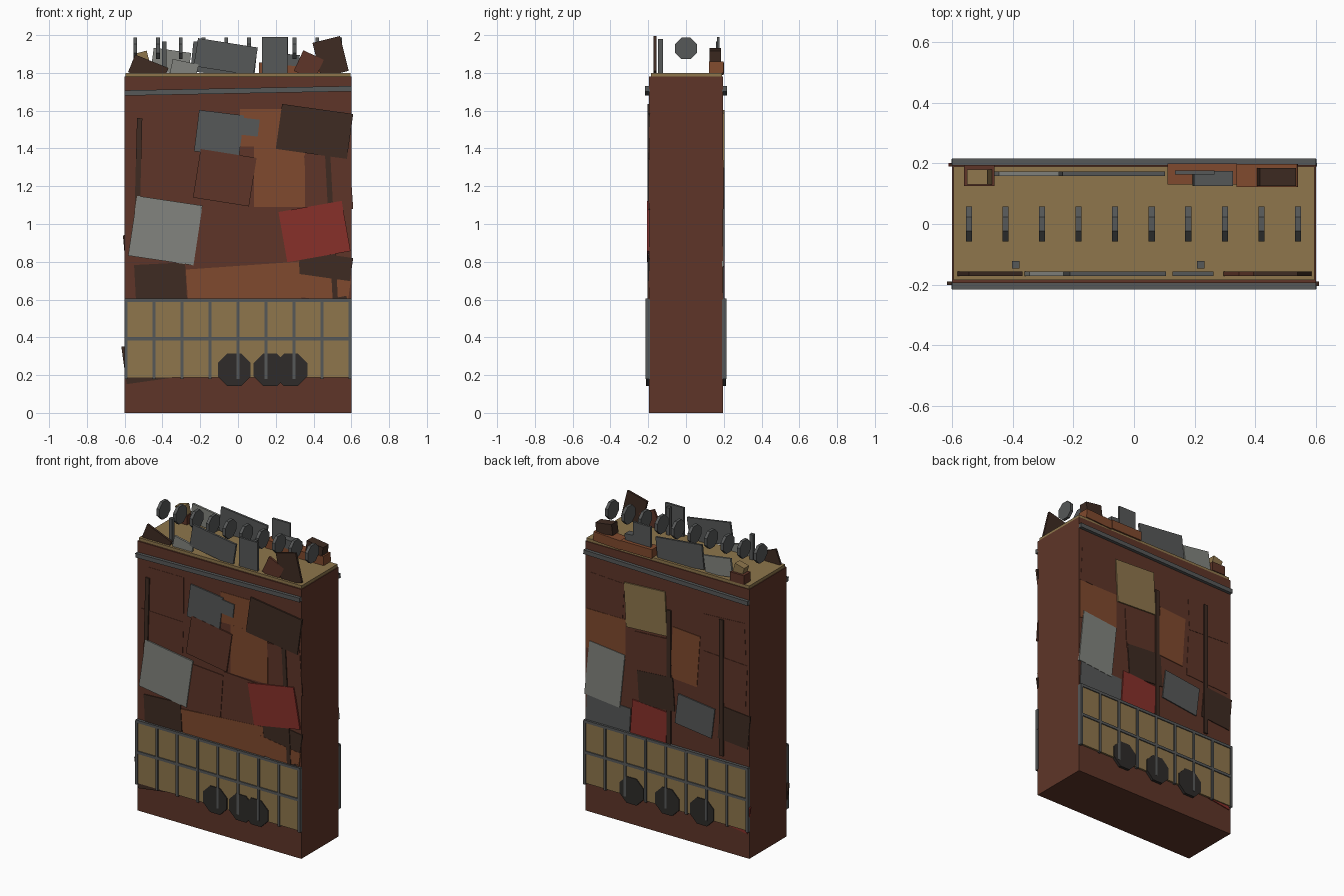
import bpy, math
from mathutils import Matrix


def material(name, r, g, b):
    m = bpy.data.materials.new(name)
    lin = [((c / 255 + 0.055) / 1.055) ** 2.4 for c in (r, g, b)]
    m.diffuse_color = (*lin, 1)
    return m


M = {
    'brown': material('rust_brown', 94, 53, 40),
    'orange': material('rust_orange', 128, 74, 46),
    'dark': material('dark_rust', 62, 43, 34),
    'tan': material('dull_tan', 142, 118, 76),
    'steel': material('steel', 86, 88, 88),
    'light': material('light_metal', 130, 132, 126),
    'red': material('faded_red', 135, 48, 42),
    'black': material('rubber', 46, 43, 41),
}


def box(name, c, size, mat, rot=0):
    """Box turned in the wall plane; positive rot is counter-clockwise from the front."""
    x, y, z = (s / 2 for s in size)
    v = [(i * x, j * y, k * z) for i in (-1, 1) for j in (-1, 1) for k in (-1, 1)]
    f = [(0, 1, 3, 2), (4, 6, 7, 5), (0, 4, 5, 1), (2, 3, 7, 6), (0, 2, 6, 4), (1, 5, 7, 3)]
    me = bpy.data.meshes.new(name)
    me.from_pydata(v, [], f)
    me.transform(Matrix.Rotation(math.radians(-rot), 4, 'Y'))
    me.materials.append(M[mat])
    ob = bpy.data.objects.new(name, me)
    ob.location = c
    bpy.context.collection.objects.link(ob)
    return ob


def octagon(name, c, r, depth, axis, mat):
    """Eight-sided disc with a flat on top."""
    bpy.ops.mesh.primitive_cylinder_add(vertices=8, radius=r, depth=depth, location=c)
    ob = bpy.context.object
    ob.name = name
    ob.data.transform(Matrix.Rotation(math.pi / 8, 4, 'Z'))
    ob.data.transform(Matrix.Rotation(math.pi / 2, 4, axis))
    ob.data.materials.append(M[mat])


def slab(name, side, x, z, w, h, mat, inner, outer, rot=0):
    """Flat piece on the front (side -1) or back (side 1), between two depths."""
    box(name, (x, side * (inner + outer) / 2, z), (w, outer - inner, h), mat, rot)


# Wall core and top deck
box('wall_core', (0, 0, 0.89), (1.2, 0.39, 1.78), 'brown')
box('top_deck', (0, 0.002, 1.79), (1.19, 0.375, 0.02), 'tan')

# Scrap plates, listed from the lowest layer to the topmost: x, z, w, h, rot, colour
front = [
    (-0.39, 1.51, 0.26, 0.24, 0, 'brown'),
    (-0.42, 1.20, 0.31, 0.28, -2, 'brown'),
    (0.20, 1.51, 0.38, 0.20, 0, 'orange'),
    (0.22, 1.25, 0.27, 0.32, 0, 'orange'),
    (0.48, 1.22, 0.24, 0.30, 4, 'brown'),
    (-0.11, 0.92, 0.26, 0.30, -4, 'brown'),
    (0.19, 0.92, 0.33, 0.32, -3, 'brown'),
    (0.46, 0.76, 0.28, 0.16, -8, 'dark'),
    (-0.41, 0.69, 0.27, 0.20, 3, 'dark'),
    (0.03, 0.68, 0.60, 0.20, 4, 'orange'),
    (0.43, 0.66, 0.32, 0.12, -8, 'orange'),
    (-0.47, 0.27, 0.27, 0.20, 8, 'dark'),
    (0.47, 0.52, 0.24, 0.16, 10, 'dark'),
    (-0.10, 1.48, 0.24, 0.22, -7, 'steel'),
    (0.045, 1.515, 0.13, 0.09, -7, 'steel'),
    (-0.07, 1.245, 0.30, 0.26, -9, 'brown'),
    (0.405, 1.49, 0.38, 0.24, -8, 'dark'),
    (-0.385, 0.965, 0.35, 0.32, -8.5, 'light'),
    (0.405, 0.96, 0.34, 0.27, 10, 'red'),
]
back = [
    (0.45, 1.46, 0.26, 0.24, 3, 'brown'),
    (-0.42, 1.43, 0.30, 0.22, -3, 'brown'),
    (-0.42, 1.13, 0.32, 0.30, 3, 'brown'),
    (0.45, 1.21, 0.29, 0.26, 0, 'orange'),
    (-0.13, 1.21, 0.20, 0.34, 4, 'orange'),
    (0.10, 1.15, 0.26, 0.28, -3, 'brown'),
    (-0.49, 0.84, 0.22, 0.22, 5, 'dark'),
    (0.43, 0.67, 0.32, 0.20, 3, 'steel'),
    (-0.47, 0.27, 0.26, 0.18, 8, 'red'),
    (0.08, 0.93, 0.26, 0.22, -4, 'dark'),
    (0.455, 0.94, 0.26, 0.36, 6, 'light'),
    (-0.205, 0.84, 0.27, 0.20, 7, 'steel'),
    (0.13, 0.70, 0.26, 0.24, 4, 'red'),
    (0.155, 1.45, 0.30, 0.29, -3, 'tan'),
]
for label, side, plates in (('front', -1, front), ('back', 1, back)):
    for i, (x, z, w, h, rot, mat) in enumerate(plates):
        slab(f'{label}_plate', side, x, z, w, h, mat, 0.19, 0.1965 + i * 0.0005, rot)

# Vertical dark struts
for side, x, z, h, rot in ((-1, -0.53, 1.2, 0.72, -1.5), (-1, 0.495, 0.98, 0.76, 3),
                           (1, -0.40, 1.08, 0.90, 0), (1, -0.015, 1.04, 0.90, 0)):
    slab('strut', side, x, z, 0.028, h, 'dark', 0.19, 0.2045, rot)

# Lower armour bands, frames, tyres and the slanted upper rail, on both faces
for side, tyres in ((-1, (-0.02, 0.17, 0.28)), (1, (0.25, -0.01, -0.265))):
    for z in (0.5, 0.287):
        slab('armour_band', side, 0, z, 1.19, 0.20, 'tan', 0.19, 0.2075)
    for z in (0.597, 0.393):
        slab('band_rail', side, 0, z, 1.2, 0.018, 'steel', 0.19, 0.214)
    for k in range(9):
        slab('band_post', side, -0.594 + k * 0.1485, 0.39, 0.016, 0.42, 'steel', 0.19, 0.2145)
    for x in tyres:
        octagon('tyre', (x, side * 0.203, 0.228), 0.094, 0.02, 'X', 'black')
    slab('upper_rail', side, 0, 1.705, 1.2, 0.028, 'steel', 0.19, 0.216, 1.1)

# Row of upright discs along the top
for k in range(10):
    octagon('top_disc', (-0.544 + k * 0.1205, 0, 1.93), 0.062, 0.02, 'Y', 'steel')

# Thin posts and front parapet scraps
for x, top in ((-0.39, 1.965), (0.22, 1.98)):
    box('parapet_post', (x, -0.135, (1.79 + top) / 2), (0.025, 0.025, top - 1.79), 'steel')
for x, z, w, h, rot, mat in (
        (-0.475, 1.815, 0.19, 0.10, -22, 'dark'),
        (-0.285, 1.82, 0.14, 0.08, -12, 'light'),
        (-0.065, 1.885, 0.32, 0.15, -9, 'steel'),
        (0.195, 1.89, 0.135, 0.20, 0, 'steel'),
        (0.375, 1.84, 0.12, 0.12, -25, 'brown'),
        (0.49, 1.885, 0.15, 0.19, 14, 'dark')):
    box('front_parapet_scrap', (x, -0.164, z), (w, 0.014, h), mat, rot)

# Back parapet scraps
for x, z, w, h, rot in ((-0.355, 1.86, 0.20, 0.12, -8), (-0.075, 1.87, 0.34, 0.16, -6)):
    box('back_parapet_scrap', (x, 0.166, z), (w, 0.014, h), 'light' if x < -0.2 else 'steel', rot)
for x, y, z, w, d, h, rot, mat in (
        (-0.51, 0.16, 1.83, 0.10, 0.07, 0.06, 0, 'brown'),
        (-0.51, 0.155, 1.88, 0.07, 0.05, 0.06, 15, 'tan'),
        (0.225, 0.165, 1.825, 0.23, 0.07, 0.06, 0, 'orange'),
        (0.26, 0.15, 1.87, 0.13, 0.05, 0.06, -5, 'steel'),
        (0.20, 0.17, 1.90, 0.13, 0.014, 0.18, 0, 'steel'),
        (0.44, 0.16, 1.825, 0.20, 0.075, 0.06, 3, 'orange'),
        (0.47, 0.155, 1.89, 0.12, 0.06, 0.07, -8, 'dark')):
    box('back_parapet_block', (x, y, z), (w, d, h), mat, rot)
